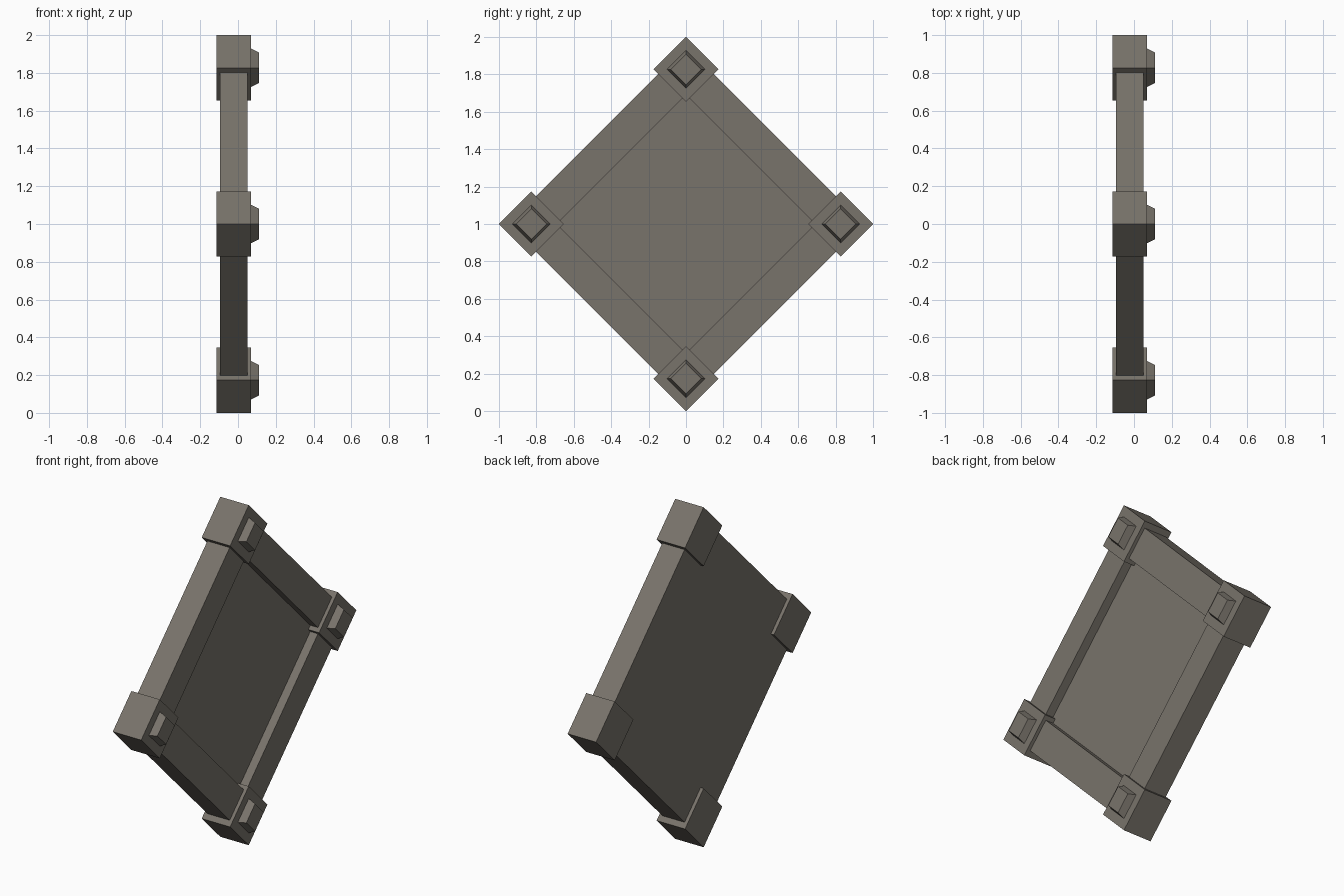
import bpy, bmesh, math
from mathutils import Matrix, Vector

if "Cube" in bpy.data.objects:
    bpy.data.objects.remove(bpy.data.objects["Cube"])

stone = bpy.data.materials.new("warm grey stone")
stone.diffuse_color = (0.19, 0.172, 0.146, 1)
stone.use_nodes = True
stone.node_tree.nodes["Principled BSDF"].inputs["Base Color"].default_value = stone.diffuse_color

# The square frame stands on one corner, facing +x
TILT = Matrix.Translation((0, 0, 1)) @ Matrix.Rotation(math.radians(45), 4, 'X')


def finish(name, bm):
    bmesh.ops.recalc_face_normals(bm, faces=bm.faces)
    mesh = bpy.data.meshes.new(name)
    bm.to_mesh(mesh)
    bm.free()
    mesh.materials.append(stone)
    obj = bpy.data.objects.new(name, mesh)
    bpy.context.collection.objects.link(obj)
    return obj


def box(name, x0, x1, u0, u1, v0, v1, turn=0):
    """Box in frame coordinates, optionally turned in quarter steps."""
    bm = bmesh.new()
    place = (TILT @ Matrix.Rotation(turn * math.pi / 2, 4, 'X')
             @ Matrix.Translation(((x0 + x1) / 2, (u0 + u1) / 2, (v0 + v1) / 2))
             @ Matrix.Diagonal((x1 - x0, u1 - u0, v1 - v0, 1)))
    bmesh.ops.create_cube(bm, size=1, matrix=place)
    return finish(name, bm)


INNER, OUTER = 0.488, 0.672      # rail edges
BLOCK, HALF = 0.5846, 0.1225     # corner block centre and half size

# Recessed panel, flush with the rails at the back
box("panel", -0.095, 0.0, -INNER, INNER, -INNER, INNER)

for i in range(4):
    # Rail between two corner blocks
    box(f"rail_{i + 1}", -0.095, 0.05, -0.47, 0.47, INNER, OUTER, i)
    # Corner block
    box(f"corner_block_{i + 1}", -0.115, 0.07, BLOCK - HALF, BLOCK + HALF,
        BLOCK - HALF, BLOCK + HALF, i)
    # Tapered stud on the block's front
    a = i * math.pi / 2
    r = BLOCK * math.sqrt(2)
    centre = Vector((0.09, r * math.cos(a), 1 + r * math.sin(a)))
    bm = bmesh.new()
    bmesh.ops.create_cone(bm, cap_ends=True, segments=4, radius1=0.102, radius2=0.081,
                          depth=0.042,
                          matrix=Matrix.Translation(centre) @ Matrix.Rotation(math.pi / 2, 4, 'Y'))
    finish(f"stud_{i + 1}", bm)
